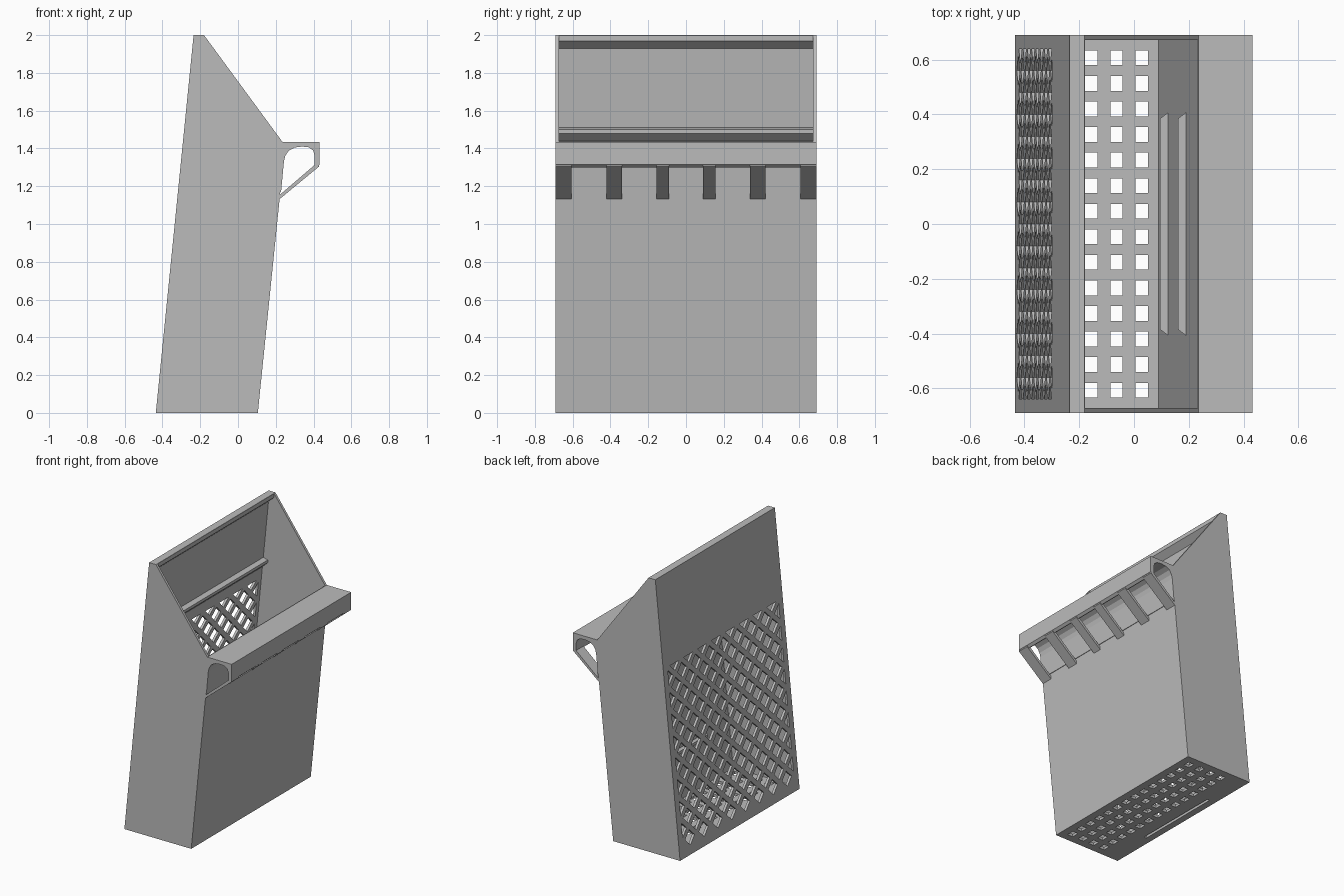
import bpy
import bmesh

if "Cube" in bpy.data.objects:
    bpy.data.objects.remove(bpy.data.objects["Cube"])

grey = bpy.data.materials.new("plain_grey")
grey.use_nodes = True
colour = (0.5, 0.5, 0.5, 1)
grey.diffuse_color = colour
grey.node_tree.nodes["Principled BSDF"].inputs["Base Color"].default_value = colour

HALF = 0.69      # half the width along y
WALL = 0.018     # wall thickness


def add_prism(bm, outline, start, end):
    """Closed prism between two copies of an outline; start and end map (a, b) to 3D."""
    lower = [bm.verts.new(start(a, b)) for a, b in outline]
    upper = [bm.verts.new(end(a, b)) for a, b in outline]
    bm.faces.new(lower)
    bm.faces.new(upper[::-1])
    n = len(outline)
    for i in range(n):
        j = (i + 1) % n
        bm.faces.new((lower[j], lower[i], upper[i], upper[j]))


def prism_along(bm, axis, outline, low, high):
    place = {"x": lambda t: lambda a, b: (t, a, b),
             "y": lambda t: lambda a, b: (a, t, b),
             "z": lambda t: lambda a, b: (a, b, t)}[axis]
    add_prism(bm, outline, place(low), place(high))


def finish(name, bm):
    bmesh.ops.recalc_face_normals(bm, faces=bm.faces)
    mesh = bpy.data.meshes.new(name)
    bm.to_mesh(mesh)
    bm.free()
    mesh.materials.append(grey)
    obj = bpy.data.objects.new(name, mesh)
    bpy.context.collection.objects.link(obj)
    return obj


def cut(target, cutter):
    mod = target.modifiers.new("cut", "BOOLEAN")
    mod.operation = "DIFFERENCE"
    mod.solver = "EXACT"
    mod.object = cutter
    bpy.context.view_layer.objects.active = target
    bpy.ops.object.modifier_apply(modifier=mod.name)
    bpy.data.objects.remove(cutter)


def back_x(z):
    return -0.435 + 0.1 * z


def front_x(z):
    return 0.105 + 0.1018 * z


# Leaning bin body
RIM = 1.435
bm = bmesh.new()
prism_along(bm, "y", [(back_x(0), 0), (front_x(0), 0), (front_x(RIM), RIM),
                      (0.235, RIM), (-0.18, 2), (-0.235, 2)], -HALF, HALF)
body = finish("bin_body", bm)

# Inner space, leaving a rib and a top lip on the back wall
bm = bmesh.new()
prism_along(bm, "y", [
    (back_x(0.02) + WALL, 0.02), (front_x(0.02) - WALL, 0.02),
    (front_x(2.1) - WALL, 2.1), (-0.179, 2.1), (-0.179, 1.97),
    (back_x(1.93) + WALL, 1.93), (back_x(1.51) + WALL, 1.51),
    (-0.23, 1.5), (-0.23, 1.48), (back_x(1.44) + WALL, 1.44),
], WALL - HALF, HALF - WALL)
cut(body, finish("cavity_cutter", bm))

# Square drain holes and a long slot in the floor
bm = bmesh.new()
for column in range(4):
    x = 0.028 - 0.092 * column
    for row in range(14):
        y = (row - 6.5) * 0.0934
        w, d = 0.0225, 0.027
        prism_along(bm, "z", [(x - w, y - d), (x + w, y - d),
                              (x + w, y + d), (x - w, y + d)], -0.05, 0.05)
prism_along(bm, "z", [(-0.385, -0.33), (-0.365, -0.33),
                      (-0.365, 0.33), (-0.385, 0.33)], -0.05, 0.05)
cut(body, finish("floor_cutter", bm))

# Diamond lattice in the back wall, clipped to its panel
bm = bmesh.new()
PITCH_Y, PITCH_Z, R = 0.16, 0.155, 0.054
SIDE, LOW, HIGH = 4 * PITCH_Y, 0.12, 0.12 + 8 * PITCH_Z
for row in range(17):
    shift = 0.5 if row % 2 == 0 else 0
    for column in range(-4, 5 - (row + 1) % 2):
        y = (column + shift) * PITCH_Y
        z = LOW + row * PITCH_Z / 2
        corners = [(y - R, z), (y, z - R), (y + R, z), (y, z + R)]
        clipped = []
        for a, b in corners:
            point = (max(-SIDE, min(SIDE, a)), min(HIGH, b))
            if point != (y, z):
                clipped.append(point)
        middle = back_x(z)
        prism_along(bm, "x", clipped, middle - 0.05, middle + 0.05)
cut(body, finish("lattice_cutter", bm))

# Ledges on the inside of the front wall
for name, z in (("lower_ledge", 0.37), ("upper_ledge", 1.01)):
    x = front_x(z) - WALL
    bm = bmesh.new()
    prism_along(bm, "z", [(x - 0.03, -0.385), (x + 0.004, -0.41),
                          (x + 0.004, 0.41), (x - 0.03, 0.385)], z - 0.02, z)
    finish(name, bm)

# Overhanging rim with a rounded hollow underneath
bm = bmesh.new()
prism_along(bm, "y", [
    (0.235, RIM), (0.432, RIM), (0.432, 1.315), (0.415, 1.3), (0.405, 1.305),
    (0.405, 1.365), (0.397, 1.39), (0.375, 1.406), (0.34, 1.41), (0.3, 1.405),
    (0.268, 1.388), (0.25, 1.36), (0.243, 1.33), (0.228, 1.17), (0.222, 1.17),
], -HALF, HALF)
finish("front_rim", bm)

# Slanted struts under the rim
for side in (-1, 1):
    for label, inner, outer in (("inner", 0.09, 0.157), ("middle", 0.338, 0.42),
                                ("outer", 0.605, HALF)):
        bm = bmesh.new()
        low, high = sorted((side * inner, side * outer))
        prism_along(bm, "y", [(0.218, 1.13), (0.43, 1.305), (0.43, 1.318),
                              (0.405, 1.312), (0.222, 1.155)], low, high)
        finish(f"{label}_strut_{'left' if side > 0 else 'right'}", bm)
